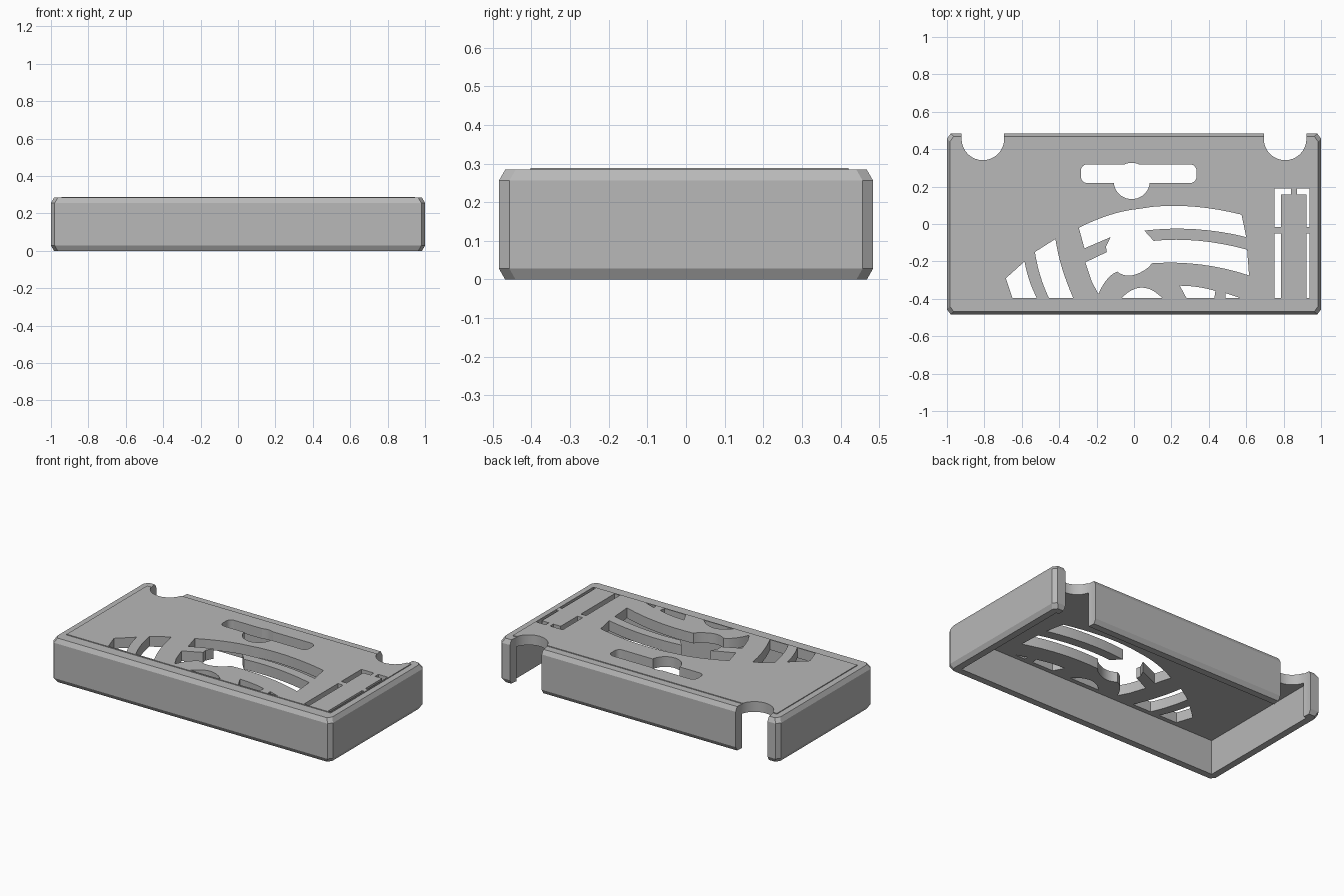
import bpy, math

old = bpy.data.objects.get("Cube")
if old:
    bpy.data.objects.remove(old, do_unlink=True)

grey = bpy.data.materials.new("plain_grey")
grey.use_nodes = True
colour = (0.48, 0.48, 0.48, 1)
grey.diffuse_color = colour
grey.node_tree.nodes["Principled BSDF"].inputs["Base Color"].default_value = colour


def loft(name, rings):
    """Closed solid through a stack of (outline, height) rings."""
    n = len(rings[0][0])
    verts = [(x, y, z) for outline, z in rings for x, y in outline]
    faces = [tuple(reversed(range(n))), tuple(range(len(verts) - n, len(verts)))]
    for r in range(len(rings) - 1):
        for i in range(n):
            j = (i + 1) % n
            faces.append((r * n + i, r * n + j, r * n + n + j, r * n + n + i))
    mesh = bpy.data.meshes.new(name)
    mesh.from_pydata(verts, [], faces)
    mesh.materials.append(grey)
    obj = bpy.data.objects.new(name, mesh)
    bpy.context.collection.objects.link(obj)
    return obj


def ccw(pts):
    area = sum(a[0] * b[1] - b[0] * a[1] for a, b in zip(pts, pts[1:] + pts[:1]))
    return pts if area > 0 else pts[::-1]


def prism(name, pts, low, high):
    pts = ccw(pts)
    return loft(name, [(pts, low), (pts, high)])


def rect(x0, x1, y0, y1):
    return [(x0, y0), (x1, y0), (x1, y1), (x0, y1)]


def bow(a, mid, b, steps=8):
    """Smooth arc from a through mid to b."""
    out = []
    for i in range(steps + 1):
        t = i / steps
        wa, wm, wb = (1 - t) * (1 - 2 * t), 4 * t * (1 - t), t * (2 * t - 1)
        out.append(tuple(wa * a[k] + wm * mid[k] + wb * b[k] for k in (0, 1)))
    return out


def disc_arc(cx, cy, r, start, end, steps=16):
    angles = [math.radians(start + (end - start) * i / steps) for i in range(steps + 1)]
    return [(cx + r * math.cos(a), cy + r * math.sin(a)) for a in angles]


def cut(target, cutter):
    mod = target.modifiers.new("cut", "BOOLEAN")
    mod.operation = "DIFFERENCE"
    mod.solver = "EXACT"
    mod.object = cutter
    bpy.context.view_layer.objects.active = target
    bpy.ops.object.modifier_apply(modifier=mod.name)


def chamfered(inset):
    x, y = 1 - inset, 0.484 - inset
    cx, cy = 0.98 - inset, 0.457 - inset
    return [(-cx, -y), (cx, -y), (x, -cy), (x, cy), (cx, y), (-cx, y), (-x, cy), (-x, -cy)]


# Chamfered shell, hollow and open below
top = 0.284
shell = loft("shell", [(chamfered(0.016), 0), (chamfered(0), 0.028),
                       (chamfered(0), top - 0.028), (chamfered(0.016), top)])
cavity = prism("cavity_cutter", rect(-0.94, 0.94, -0.424, 0.424), -0.1, 0.223)
cut(shell, cavity)
bpy.data.objects.remove(cavity, do_unlink=True)

# Slightly raised top panel
panel = prism("top_panel", rect(-0.945, 0.945, -0.402, 0.42), 0.27, 0.289)

base = -0.395
openings = []

# Round notches at both back corners
for side in (-1, 1):
    cx = side * 0.808
    openings.append((disc_arc(cx, 0.455, 0.114, 180, 360)
                     + [(cx + 0.114, 0.6), (cx - 0.114, 0.6)], -0.1))

# Hanging slot with a round drop
slot = []
for cx, cy, start in ((0.3, 0.285, 0), (-0.25, 0.285, 90), (-0.25, 0.253, 180), (0.3, 0.253, 270)):
    slot += disc_arc(cx, cy, 0.034, start, start + 90, 6)
openings.append((slot, 0.1))
openings.append((disc_arc(-0.012, 0.23, 0.097, 0, 360, 40)[:-1], 0.1))

# Large curved opening with two tongues
sweep = bow((-0.295, -0.02), (-0.13, 0.048), (0.02, 0.08))
sweep += bow((0.1, 0.092), (0.33, 0.092), (0.575, 0.05))
sweep += bow((0.6, -0.07), (0.33, -0.028), (0.055, -0.035))
sweep += bow((0.105, -0.09), (0.35, -0.09), (0.605, -0.137))
sweep += bow((0.615, -0.275), (0.36, -0.217), (0.095, -0.21))
sweep += bow((0.08, -0.23), (-0.013, -0.275), (-0.09, -0.255))
sweep += bow((-0.11, -0.265), (-0.155, -0.31), (-0.19, -0.375))
sweep += [(-0.225, -0.31), (-0.26, -0.205), (-0.145, -0.15), (-0.15, -0.12),
          (-0.125, -0.07), (-0.265, -0.13)]
openings.append((sweep, 0.1))

# Dome and slivers along the front edge
openings.append((bow((-0.065, base), (0.042, -0.34), (0.15, base), 12), 0.1))
openings.append((bow((0.245, -0.33), (0.34, -0.337), (0.435, -0.358))
                 + [(0.43, base), (0.28, base)], 0.1))
openings.append(([(0.49, -0.37), (0.565, base), (0.49, base)], 0.1))

# Curved fan slots on the left of the panel
openings.append((bow((-0.585, -0.2), (-0.56, -0.3), (-0.52, base))
                 + [(-0.65, base), (-0.685, -0.29)], 0.1))
openings.append((bow((-0.42, -0.08), (-0.385, -0.235), (-0.325, base))
                 + bow((-0.455, base), (-0.5, -0.28), (-0.53, -0.15)), 0.1))

# Broken rectangular outline on the right of the panel
left, right, inner_l, inner_r, high, bar = 0.75, 0.938, 0.787, 0.922, 0.19, 0.157
openings.append(([(left, -0.015), (inner_l, -0.015), (inner_l, bar), (0.84, bar),
                  (0.84, high), (left, high)], 0.1))
openings.append(([(inner_r, -0.015), (right, -0.015), (right, high), (0.872, high),
                  (0.872, bar), (inner_r, bar)], 0.1))
for x0, x1 in ((left, inner_l), (inner_r, right)):
    openings.append((rect(x0, x1, base, -0.05), 0.1))

# Cut every opening through shell and panel
for outline, low in openings:
    cutter = prism("opening_cutter", outline, low, 0.4)
    cut(shell, cutter)
    cut(panel, cutter)
    bpy.data.objects.remove(cutter, do_unlink=True)

# Smooth the rounded cut walls, keep the edges crisp
bpy.ops.object.select_all(action="DESELECT")
for obj in (shell, panel):
    obj.select_set(True)
bpy.context.view_layer.objects.active = shell
bpy.ops.object.shade_smooth_by_angle(angle=math.radians(20))
